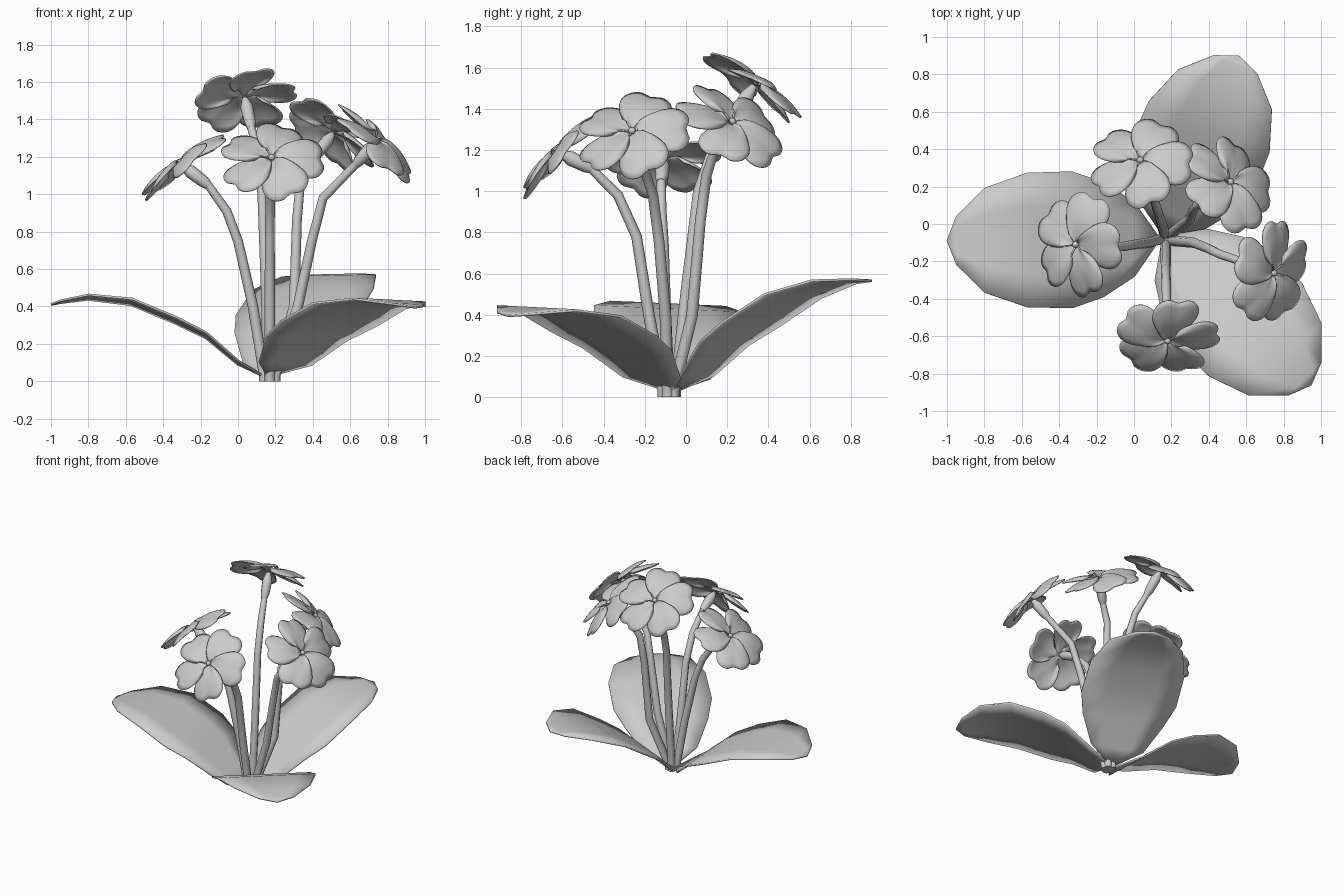
import bpy, math
from mathutils import Vector, Matrix

if "Cube" in bpy.data.objects:
    bpy.data.objects.remove(bpy.data.objects["Cube"])


def add_mesh(name, verts, faces, thickness, angle=40):
    me = bpy.data.meshes.new(name)
    me.from_pydata([tuple(v) for v in verts], [], faces)
    ob = bpy.data.objects.new(name, me)
    bpy.context.collection.objects.link(ob)
    mod = ob.modifiers.new("thickness", 'SOLIDIFY')
    mod.thickness = thickness
    mod.offset = 0
    activate(ob)
    bpy.ops.object.shade_smooth_by_angle(angle=math.radians(angle))
    return ob


def activate(ob):
    bpy.ops.object.select_all(action='DESELECT')
    ob.select_set(True)
    bpy.context.view_layer.objects.active = ob


def add_tube(name, points, radii):
    cu = bpy.data.curves.new(name, 'CURVE')
    cu.dimensions = '3D'
    cu.bevel_depth = 1.0
    cu.bevel_resolution = 2
    cu.use_fill_caps = True
    sp = cu.splines.new('POLY')
    sp.points.add(len(points) - 1)
    for p, co, r in zip(sp.points, points, radii):
        p.co = (*co, 1)
        p.radius = r
    ob = bpy.data.objects.new(name, cu)
    bpy.context.collection.objects.link(ob)
    activate(ob)
    bpy.ops.object.convert(target='MESH')
    bpy.ops.object.shade_smooth_by_angle(angle=math.radians(50))


# Leaf: rows of (distance, half width, height), closed by a tip point
LEAF = [(0, .015, .03), (.13, .20, .10), (.30, .31, .245), (.46, .365, .325),
        (.70, .36, .425), (.93, .28, .45), (1.08, .13, .425)]
TIP = (1.13, 0, .41)


def leaf(name, base, heading, pitch, roll, scale, sag):
    cols = [-1, -.5, 0, .5, 1]
    verts = [Vector((t, q * w, z + roll * q * w - sag * math.sin(math.pi * t / TIP[0])))
             for t, w, z in LEAF for q in cols]
    verts.append(Vector(TIP))
    n = len(cols)
    faces = [(r * n + c, (r + 1) * n + c, (r + 1) * n + c + 1, r * n + c + 1)
             for r in range(len(LEAF) - 1) for c in range(n - 1)]
    last = (len(LEAF) - 1) * n
    faces += [(last + c, len(verts) - 1, last + c + 1) for c in range(n - 1)]
    m = (Matrix.Translation((*base, 0)) @ Matrix.Rotation(math.radians(heading), 4, 'Z')
         @ Matrix.Rotation(math.radians(-pitch), 4, 'Y') @ Matrix.Diagonal((scale, scale, 1, 1)))
    add_mesh(name, [m @ v for v in verts], faces, .012)


leaf("left_leaf", (.13, -.08), 180.5, 0, .045, 1, 0)
leaf("back_leaf", (.16, -.05), 67, 8.3, -.02, .975, .03)
leaf("front_leaf", (.16, -.075), -45, -.8, -.035, .98, .012)


# Flower head: five notched, twisted and slightly recurved petals
def flower(name, centre, normal, phase):
    n = Vector(normal).normalized()
    u = Vector((0, 0, 1)).cross(n).normalized()
    v = n.cross(u)
    c = Vector(centre)
    rows, cols = 8, 20
    verts, faces = [], []
    for k in range(5):
        a0 = math.radians(phase + 72 * k)
        start = len(verts)
        for i in range(rows + 1):
            s = .04 + .96 * i / rows
            for j in range(cols + 1):
                q = 2 * j / cols - 1
                rad = .285 * (1 - .09 * math.exp(-(q / .16) ** 2)) * (1 - .65 * abs(q) ** 3.5)
                phi = q * math.radians(46)
                r = s * rad
                h = .2 * r * math.sin(phi) + .025 * math.sin(math.pi * s) - .32 * r * r
                verts.append(c + u * r * math.cos(a0 + phi) + v * r * math.sin(a0 + phi) + n * h)
        w = cols + 1
        faces += [(start + i * w + j, start + (i + 1) * w + j,
                   start + (i + 1) * w + j + 1, start + i * w + j + 1)
                  for i in range(rows) for j in range(cols)]
    add_mesh(name + "_petals", verts, faces, .008, 60)
    # Flower eye
    bpy.ops.mesh.primitive_uv_sphere_add(segments=12, ring_count=8, radius=.018, location=c + n * .012)
    bpy.context.object.name = name + "_eye"
    bpy.ops.object.shade_smooth()


# Each plant stalk: flower centre, facing, petal phase, stem points above the base
ROOT = Vector((.17, -.08, 0))
FLOWERS = {
    "back_flower": ((.035, .335, 1.52), (-.13, .56, .8), 19,
                    [(.15, 0, .5), (.13, .06, 1.0), (.105, .14, 1.23), (.07, .23, 1.36)]),
    "back_right_flower": ((.51, .22, 1.33), (.54, .42, .72), 15,
                          [(.30, .03, .4), (.315, .07, .86), (.335, .10, 1.08), (.41, .14, 1.2)]),
    "right_flower": ((.74, -.26, 1.285), (.7, -.18, .7), 9,
                     [(.32, -.10, .4), (.395, -.13, .75), (.455, -.16, .98), (.63, -.22, 1.16)]),
    "front_flower": ((.18, -.617, 1.188), (0, -.7, .7), 5,
                     [(.17, -.18, .4), (.17, -.24, .78), (.172, -.33, .98), (.175, -.46, 1.11)]),
    "left_flower": ((-.305, -.11, 1.16), (-.6, 0, .8), 16,
                    [(.08, -.10, .4), (0, -.11, .75), (-.06, -.12, .91), (-.16, -.12, 1.05)]),
}
for name, (centre, normal, phase, path) in FLOWERS.items():
    flower(name, centre, normal, phase)
    out = Vector((centre[0] - ROOT.x, centre[1] - ROOT.y, 0)).normalized()
    foot = ROOT + out * .03
    points = [foot, foot + Vector((0, 0, .03))] + [Vector(p) for p in path]
    add_tube(name + "_stem", points, [.028, .028, .028, .026, .025, .022])
    # Calyx swelling between the stem and the petals
    a, b = points[-1], Vector(centre)
    add_tube(name + "_calyx", [a.lerp(b, t) for t in (-.05, .15, .65, .95)],
             [.022, .032, .036, .016])
